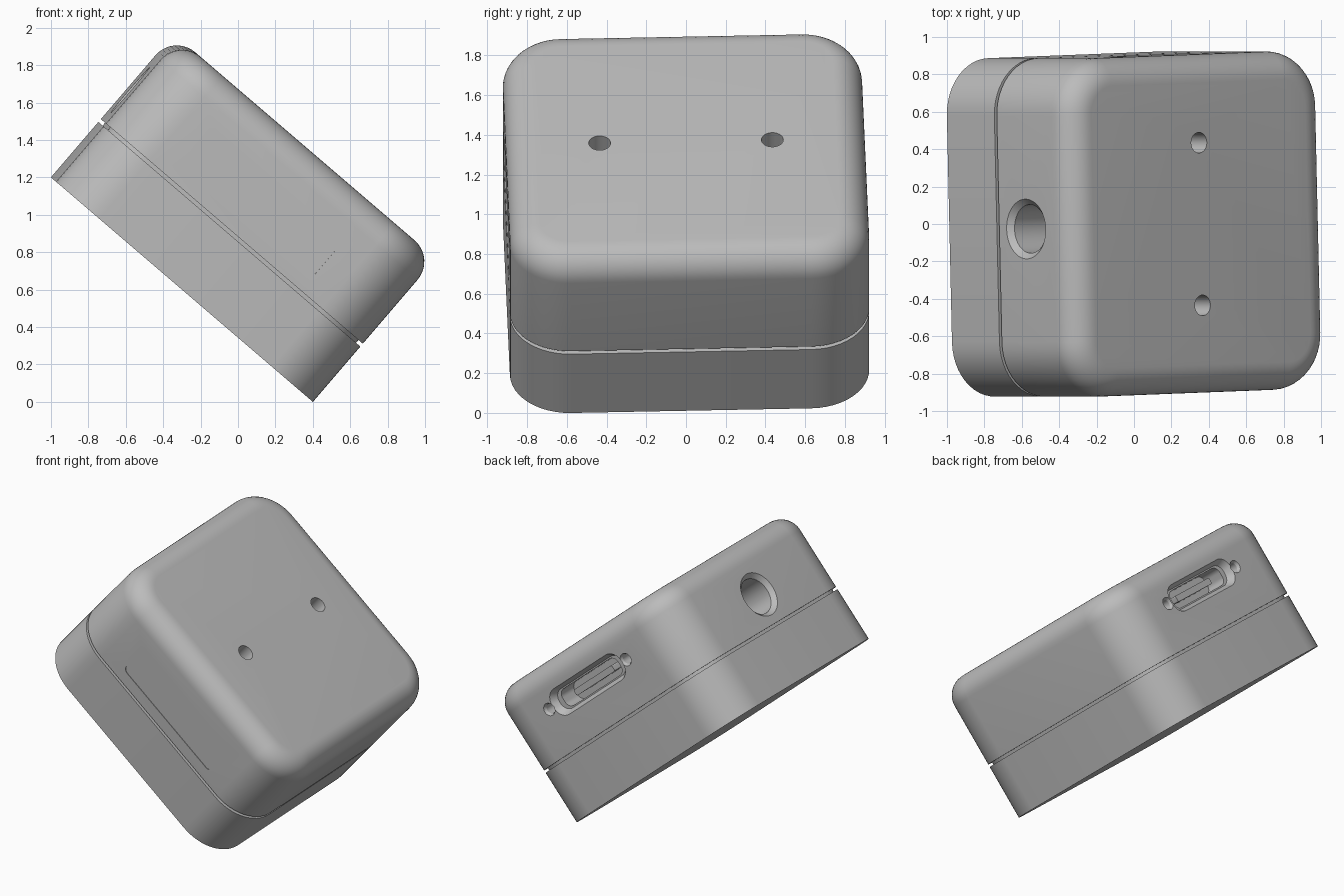
import bpy
import bmesh
from math import radians, cos, sin, pi
from mathutils import Matrix, Vector

cube = bpy.data.objects.get("Cube")
if cube:
    bpy.data.objects.remove(cube, do_unlink=True)

SIZE, CORNER, HEIGHT, FILLET = 1.81, 0.30, 1.01, 0.15
POSE = (Matrix.Translation((-0.3, 0, 0.6)) @ Matrix.Rotation(radians(40.6), 4, 'Y')
        @ Matrix.Rotation(radians(1.7), 4, 'Z'))

grey = bpy.data.materials.new("light_grey_plastic")
grey.use_nodes = True
grey.diffuse_color = (0.5, 0.5, 0.5, 1)
grey.node_tree.nodes["Principled BSDF"].inputs["Base Color"].default_value = (0.5, 0.5, 0.5, 1)


def rounded_ring(w, d, r, z, steps=12):
    """Rounded rectangle outline at one height."""
    pts = []
    for q, (sx, sy) in enumerate([(1, 1), (-1, 1), (-1, -1), (1, -1)]):
        for i in range(steps + 1):
            a = (q + i / steps) * pi / 2
            pts.append(Vector((sx * (w / 2 - r) + r * cos(a), sy * (d / 2 - r) + r * sin(a), z)))
    return pts


def loft(name, sections, place=Matrix()):
    """Closed solid through rounded sections (width, depth, radius, height)."""
    bm = bmesh.new()
    rings = [[bm.verts.new(p) for p in rounded_ring(*s)] for s in sections]
    n = len(rings[0])
    for a, b in zip(rings, rings[1:]):
        for i in range(n):
            j = (i + 1) % n
            bm.faces.new((a[i], a[j], b[j], b[i]))
    bm.faces.new(rings[0][::-1])
    bm.faces.new(rings[-1])
    bmesh.ops.remove_doubles(bm, verts=bm.verts, dist=1e-5)
    bmesh.ops.recalc_face_normals(bm, faces=bm.faces)
    mesh = bpy.data.meshes.new(name)
    bm.to_mesh(mesh)
    bm.free()
    mesh.materials.append(grey)
    obj = bpy.data.objects.new(name, mesh)
    obj.matrix_world = POSE @ place
    bpy.context.collection.objects.link(obj)
    return obj


def on_face(origin, across, outward):
    """Frame whose x runs across a face and whose z points out of it."""
    x, z = Vector(across), Vector(outward)
    m = Matrix((x, z.cross(x), z)).transposed().to_4x4()
    m.translation = origin
    return m


def select_only(obj):
    bpy.ops.object.select_all(action='DESELECT')
    obj.select_set(True)
    bpy.context.view_layer.objects.active = obj


def cut(target, sections, place):
    cutter = loft("cutter", sections, place)
    cutter.hide_render = True
    bpy.context.view_layer.update()
    select_only(target)
    mod = target.modifiers.new("cut", 'BOOLEAN')
    mod.operation, mod.solver, mod.object = 'DIFFERENCE', 'EXACT', cutter
    bpy.ops.object.modifier_apply(modifier=mod.name)
    bpy.data.objects.remove(cutter, do_unlink=True)


def shell(inset, z):
    return (SIZE - 2 * inset, SIZE - 2 * inset, CORNER - inset, z)


def disc(r, z):
    return (2 * r, 2 * r, r, z)


# Lower tray, seam core and filleted lid
base = loft("base_tray", [shell(0, 0), shell(0, 0.39)])
core = loft("seam_core", [shell(0.03, 0.38), shell(0.03, 0.42)])
fillet = [shell(FILLET * (1 - cos(a)), HEIGHT - FILLET * (1 - sin(a)))
          for a in (i * pi / 20 for i in range(11))]
lid = loft("lid", [shell(0, 0.41)] + fillet)

half = SIZE / 2
# Two round holes in the lid top
for side in (-1, 1):
    cut(lid, [disc(0.055, -0.25), disc(0.055, 0.1)],
        Matrix.Translation((0, side * 0.435, HEIGHT)))

# Large chamfered hole in the high end
cut(lid, [disc(0.13, -0.35), disc(0.13, -0.03), disc(0.16, 0), disc(0.16, 0.1)],
    on_face((-half, 0, 0.63), (0, 1, 0), (-1, 0, 0)))

# Connector recess, cavity and mounting screw holes in the back
back = on_face((0.02, half, 0.73), (-1, 0, 0), (0, 1, 0))
cut(lid, [(0.66, 0.15, 0.07, -0.05), (0.72, 0.2, 0.09, 0), (0.72, 0.2, 0.09, 0.1)], back)
cut(lid, [(0.58, 0.13, 0.05, -0.2), (0.58, 0.13, 0.05, 0.02)], back)
for side in (-1, 1):
    cut(lid, [disc(0.035, -0.15), disc(0.035, -0.02), disc(0.045, 0), disc(0.045, 0.1)],
        back @ Matrix.Translation((side * 0.4, 0, 0)))

# Contact tongue inside the connector
tongue = loft("connector_tongue", [(0.4, 0.045, 0.01, -0.22), (0.4, 0.045, 0.01, -0.08)], back)

# Barely recessed window in the front
cut(lid, [(0.9, 0.25, 0.04, -0.004), (0.9, 0.25, 0.04, 0.1)],
    on_face((0.01, -half, 0.62), (1, 0, 0), (0, -1, 0)))

for obj in (base, core, lid, tongue):
    select_only(obj)
    bpy.ops.object.shade_smooth_by_angle(angle=radians(25))
